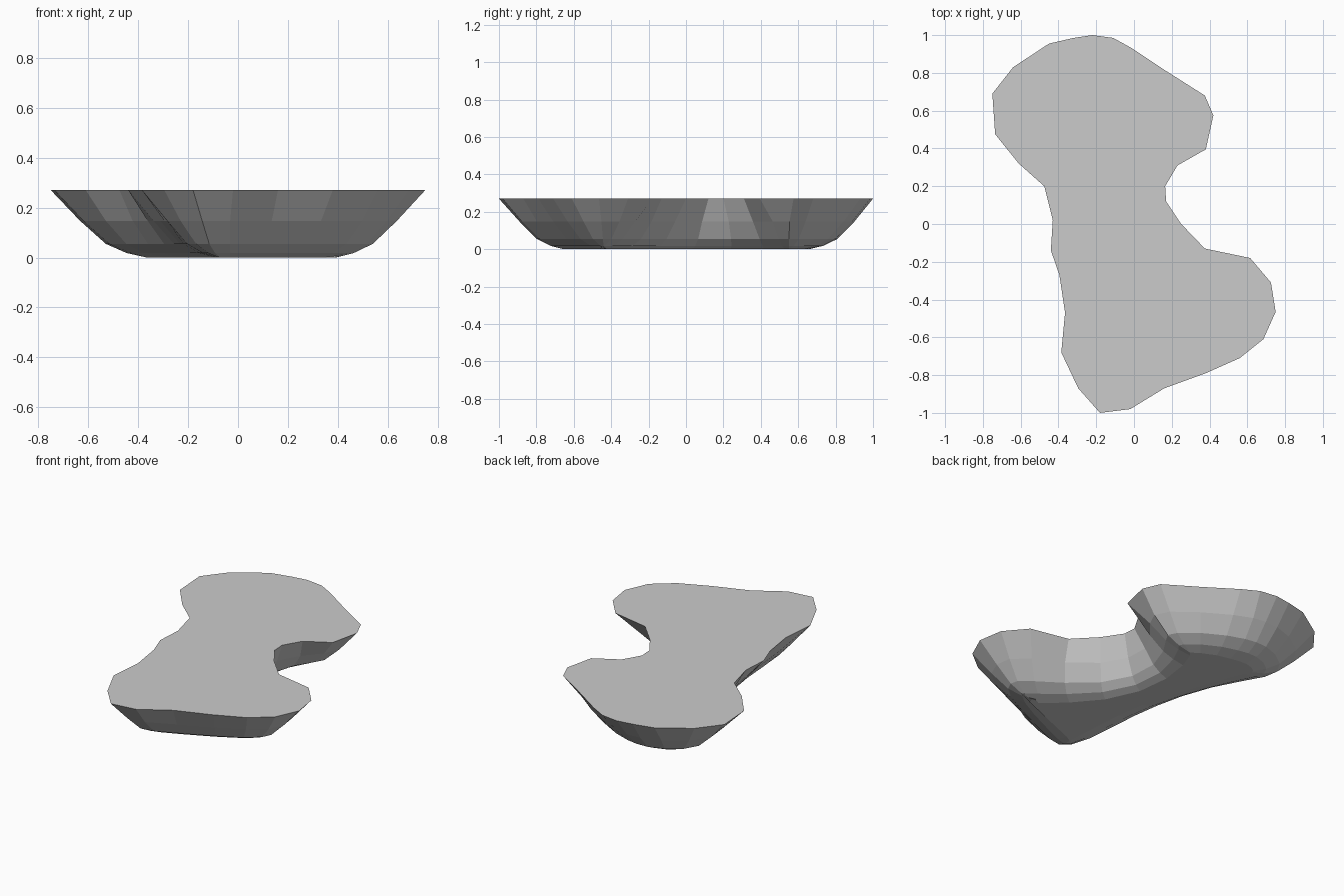
import bpy, bmesh
from mathutils import Vector
from mathutils.geometry import intersect_point_line

if "Cube" in bpy.data.objects:
    bpy.data.objects.remove(bpy.data.objects["Cube"])

# Rim outline, seen from above (clockwise from the back)
RIM = [Vector(p) for p in [
    (-.22, 1), (-.11, .985), (-.01, .93), (.17, .81), (.375, .68), (.42, .575),
    (.38, .395), (.23, .31), (.165, .20), (.17, .12), (.25, 0), (.375, -.13),
    (.615, -.18), (.725, -.31), (.75, -.465), (.685, -.61), (.56, -.71),
    (.38, -.79), (.16, -.87), (-.02, -.98), (-.18, -1), (-.295, -.87),
    (-.385, -.68), (-.365, -.47), (-.395, -.27), (-.44, -.14), (-.43, .02),
    (-.475, .20), (-.61, .32), (-.735, .475), (-.75, .69), (-.64, .83),
    (-.45, .955), (-.32, .985)]]

# Centre lines of the back lobe, neck and front lobe, for the local half width
SPINES = [[Vector(p) for p in line] for line in (
    [(-.36, .65), (.04, .60)],
    [(-.16, .62), (-.15, .2), (-.08, -.15), (.02, -.5)],
    [(-.10, -.66), (.02, -.5), (.36, -.45)])]

# Each step down: height, inset
STEPS = [(.147, .10), (.055, .092), (.018, .078), (.004, .08)]
N = len(RIM)


def half_width(p):
    dists = []
    for line in SPINES:
        for a, b in zip(line, line[1:]):
            t = min(1, max(0, intersect_point_line(p, a, b)[1]))
            dists.append((a.lerp(b, t) - p).length)
    return min(dists)


WIDTH = [min(1, half_width(p) / .38) for p in RIM]


def inset(ring, step):
    """Move each point inward, then relax the ring so it rounds off."""
    moved = []
    for i, p in enumerate(ring):
        t = (ring[(i + 1) % N] - ring[i - 1]).normalized()
        moved.append(p + Vector((t.y, -t.x)) * step * WIDTH[i])
    return [p.lerp((moved[i - 1] + moved[(i + 1) % N]) / 2, .5)
            for i, p in enumerate(moved)]


# Basin: flat top, faceted rounded walls, nearly flat base
bm = bmesh.new()
ring = RIM
upper = [bm.verts.new((p.x, p.y, .27)) for p in ring]
bm.faces.new(upper)
for z, step in STEPS:
    ring = inset(ring, step)
    lower = [bm.verts.new((p.x, p.y, z)) for p in ring]
    for i in range(N):
        bm.faces.new((upper[i - 1], upper[i], lower[i], lower[i - 1]))
    upper = lower
bm.faces.new(upper)
bmesh.ops.recalc_face_normals(bm, faces=bm.faces)
bmesh.ops.translate(bm, verts=[v for v in upper], vec=(0, 0, -.004))
mesh = bpy.data.meshes.new("pond_basin")
bm.to_mesh(mesh)
bm.free()
bpy.context.collection.objects.link(bpy.data.objects.new("pond_basin", mesh))
